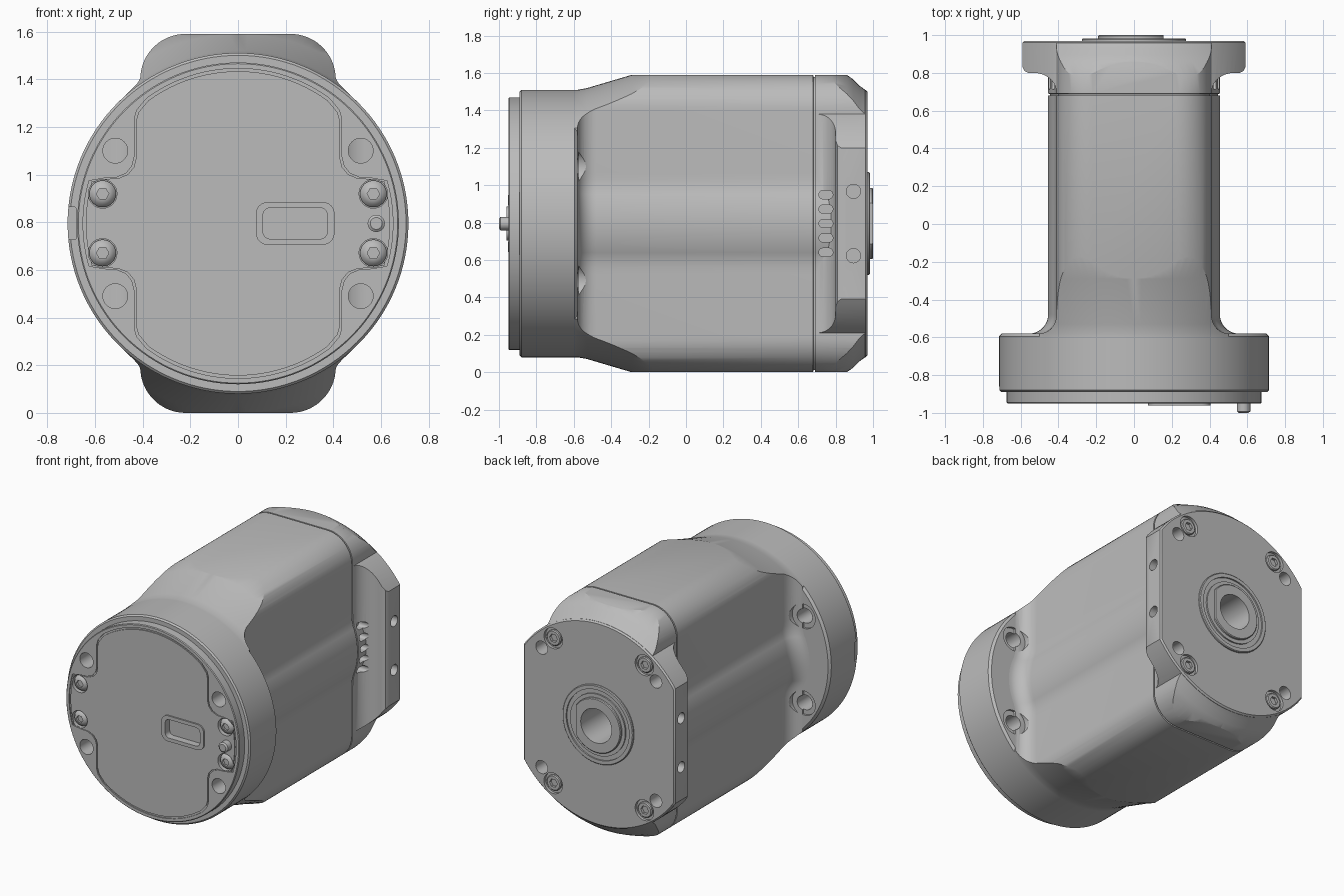
import bpy, bmesh
from math import sin, cos, radians, tau

if "Cube" in bpy.data.objects:
    bpy.data.objects.remove(bpy.data.objects["Cube"])

Z = 0.795  # height of the main axis

grey = bpy.data.materials.new("plain grey")
grey.use_nodes = True
grey.diffuse_color = (0.5, 0.5, 0.5, 1)
grey.node_tree.nodes["Principled BSDF"].inputs["Base Color"].default_value = (0.5, 0.5, 0.5, 1)


def loft(name, rings):
    """Closed solid through a list of equal-length point rings."""
    bm = bmesh.new()
    vs = [[bm.verts.new(p) for p in ring] for ring in rings]
    n = len(vs[0])
    for a, b in zip(vs, vs[1:]):
        for i in range(n):
            j = (i + 1) % n
            bm.faces.new((a[i], a[j], b[j], b[i]))
    bm.faces.new(vs[0])
    bm.faces.new(vs[-1])
    bmesh.ops.recalc_face_normals(bm, faces=bm.faces)
    mesh = bpy.data.meshes.new(name)
    bm.to_mesh(mesh)
    bm.free()
    mesh.materials.append(grey)
    ob = bpy.data.objects.new(name, mesh)
    bpy.context.collection.objects.link(ob)
    return ob


def lathe(name, profile, x=0, z=0, n=96):
    """Solid turned around a front-to-back axis; profile is (radius, y)."""
    turn = [tau * i / n for i in range(n)]
    return loft(name, [[(x + r * cos(a), y, Z + z + r * sin(a)) for a in turn]
                       for r, y in profile])


def rod(r, y0, y1, x=0, z=0, n=32):
    return lathe("cutter", [(r, y0), (r, y1)], x, z, n)


def prism_y(name, outline, y0, y1):
    return loft(name, [[(x, y, Z + z) for x, z in outline] for y in (y0, y1)])


def prism_x(outline, x0, x1):
    return loft("cutter", [[(x, y, Z + z) for y, z in outline] for x in (x0, x1)])


def combine(ob, other, op="DIFFERENCE"):
    mod = ob.modifiers.new("combine", "BOOLEAN")
    mod.operation, mod.solver, mod.object = op, "EXACT", other
    bpy.context.view_layer.objects.active = ob
    bpy.ops.object.modifier_apply(modifier=mod.name)
    bpy.data.objects.remove(other)


def mirror4(q):
    """Full outline from the quadrant running from the +x axis to the top."""
    return (q + [(-x, z) for x, z in reversed(q)]
            + [(-x, -z) for x, z in q[1:]] + [(x, -z) for x, z in reversed(q[1:])])


def rounded(cx, cz, w, h, r):
    """Rounded rectangle with half sizes w and h."""
    pts = []
    for k, (sx, sz) in enumerate(((1, 1), (-1, 1), (-1, -1), (1, -1))):
        for i in range(7):
            a = radians(90 * k + 15 * i)
            pts.append((cx + sx * (w - r) + r * cos(a), cz + sz * (h - r) + r * sin(a)))
    return pts


# Motor body: bulged rounded section, flared at the front, trimmed by a turned shape
quad = [(0.455 * cos(radians(a)), 0.455 * sin(radians(a))) for a in range(0, 23, 2)]
quad += [(0.414, 0.205), (0.411, 0.235), (0.41, 0.27)]
quad += [(0.22 + 0.19 * cos(radians(a)), 0.605 + 0.19 * sin(radians(a))) for a in range(0, 91, 6)]
section = mirror4(quad)
stations = [(-0.6, 1.22, 1)]
for a in range(0, 91, 10):
    stations.append((-0.48 - 0.1 * cos(radians(a)), 1 + 0.22 * (1 - sin(radians(a))), 1))
stations += [(0.68, 1, 1), (0.681, 0.98, 0.985), (0.689, 0.98, 0.985), (0.69, 1, 1), (1.02, 1, 1)]
body = loft("motor_body", [[(x * sx, y, Z + z * sz) for x, z in section]
                           for y, sx, sz in stations])
trim = [(0.715, -0.62), (0.715, -0.58), (0.724, -0.53), (0.795, -0.29), (0.843, -0.15),
        (1, 0.2), (1, 0.5), (0.843, 0.76), (0.795, 0.86), (0.77, 0.895), (0.735, 0.93),
        (0.717, 0.955), (0.705, 0.97)]
combine(body, lathe("cutter", trim, n=128), "INTERSECT")

# Rear mounting flange: filleted side wings clipped by a cylinder
half = [(0.53 - 0.12 * cos(radians(a)), 0.695 + 0.105 * sin(radians(a))) for a in range(0, 91, 10)]
half += [(0.56, 0.80), (0.58, 0.81), (0.59, 0.83), (0.59, 0.96), (0.58, 0.97), (0.58, 1.02)]
wings = half + [(-x, y) for x, y in reversed(half)]
flange = loft("flange", [[(x, y, Z + z) for x, y in wings] for z in (-0.8, 0.8)])
combine(flange, lathe("cutter", [(0.715, 0.6), (0.715, 0.96), (0.705, 0.97)], n=128), "INTERSECT")
combine(body, flange, "UNION")

# Front housing ring and cap
ring = lathe("front_ring", [(0.705, -0.89), (0.715, -0.88), (0.715, -0.595), (0.70, -0.58)], n=128)
cap = lathe("front_cap", [(0.67, -0.95), (0.675, -0.945), (0.675, -0.88)], n=128)
combine(ring, prism_y("cutter", rounded(-0.72, 0, 0.04, 0.068, 0.005), -0.92, -0.86))

# Thin groove outlining the cover on the cap
edge = [(0.65 * cos(radians(a)), 0.65 * sin(radians(a))) for a in range(0, 17, 2)]
edge += [(0.56, 0.19), (0.51, 0.193), (0.47, 0.21), (0.445, 0.24), (0.435, 0.28), (0.435, 0.44),
         (0.425, 0.475), (0.40, 0.505)]
edge += [(0.65 * cos(radians(a)), 0.65 * sin(radians(a))) for a in range(54, 90, 3)]
cover = mirror4(edge)
groove = prism_y("cutter", cover, -0.97, -0.942)
combine(groove, prism_y("cutter", [(x * 0.982, z * 0.982) for x, z in cover], -0.99, -0.92))
combine(cap, groove)

# Raised port frame with a recessed opening
frame = prism_y("port_frame", rounded(0.24, 0, 0.165, 0.09, 0.05), -0.96, -0.94)
for part in (frame, cap):
    combine(part, prism_y("cutter", rounded(0.24, 0, 0.135, 0.065, 0.03), -0.98, -0.91))

# Status pin
lathe("status_pin", [(0.025, -1), (0.036, -0.992), (0.036, -0.93)], 0.58, 0, 32)

for sx in (-1, 1):
    for sz in (-1, 1):
        # Through holes with counterbores behind the front ring
        for part in (cap, ring, body):
            combine(part, rod(0.052, -1, -0.45, sx * 0.515, sz * 0.305))
        combine(body, rod(0.09, -0.575, -0.4, sx * 0.515, sz * 0.305))
        combine(ring, rod(0.085, -0.595, -0.5, sx * 0.515, sz * 0.305))
        # Domed cap screws
        x, z = sx * 0.568, sz * 0.124
        combine(cap, rod(0.06, -1, -0.91, x, z))
        screw = lathe("front_screw", [(0.012, -0.953), (0.03, -0.95), (0.045, -0.941),
                                      (0.056, -0.925), (0.056, -0.9)], x, z, 32)
        combine(screw, rod(0.026, -1, -0.935, x, z, 6))
        # Rear socket screws and open mounting holes
        x, z = sx * 0.355, sz * 0.51
        combine(body, rod(0.072, 0.95, 1.1, x, z))
        bolt = lathe("rear_screw", [(0.054, 0.93), (0.054, 0.962), (0.048, 0.968)], x, z, 32)
        combine(bolt, rod(0.03, 0.95, 1.1, x, z, 6))
        combine(body, rod(0.046, 0.8, 1.1, sx * 0.445, sz * 0.42))
        # Side holes in the flange
        hole = [(0.895 + 0.038 * cos(tau * i / 32), sz * 0.172 + 0.038 * sin(tau * i / 32))
                for i in range(32)]
        combine(body, prism_x(hole, sx * 0.49, sx * 0.7))
    # Vent slots
    for i in range(-2, 3):
        combine(body, prism_x(rounded(0.748, i * 0.077, 0.037, 0.022, 0.02), sx * 0.39, sx * 0.525))

# Output bearing and flatted hub with a bore
bearing = lathe("output_bearing", [(0.275, 0.95), (0.275, 0.978), (0.27, 0.983), (0.245, 0.983),
                                   (0.245, 0.973), (0.215, 0.973), (0.215, 0.983)])
hub = lathe("output_hub", [(0.19, 0.95), (0.19, 0.995), (0.185, 1.0)])
combine(hub, prism_y("cutter", rounded(0.255, 0, 0.1, 0.3, 0.01), 0.9, 1.1))
for part in (body, bearing, hub):
    combine(part, rod(0.12, 0.65, 1.1, n=48))

# Smooth curved surfaces, keep edges sharp
for ob in bpy.context.collection.objects:
    if ob.type == "MESH" and grey.name in ob.data.materials:
        bpy.ops.object.select_all(action="DESELECT")
        ob.select_set(True)
        bpy.context.view_layer.objects.active = ob
        bpy.ops.object.shade_smooth_by_angle(angle=radians(28))
